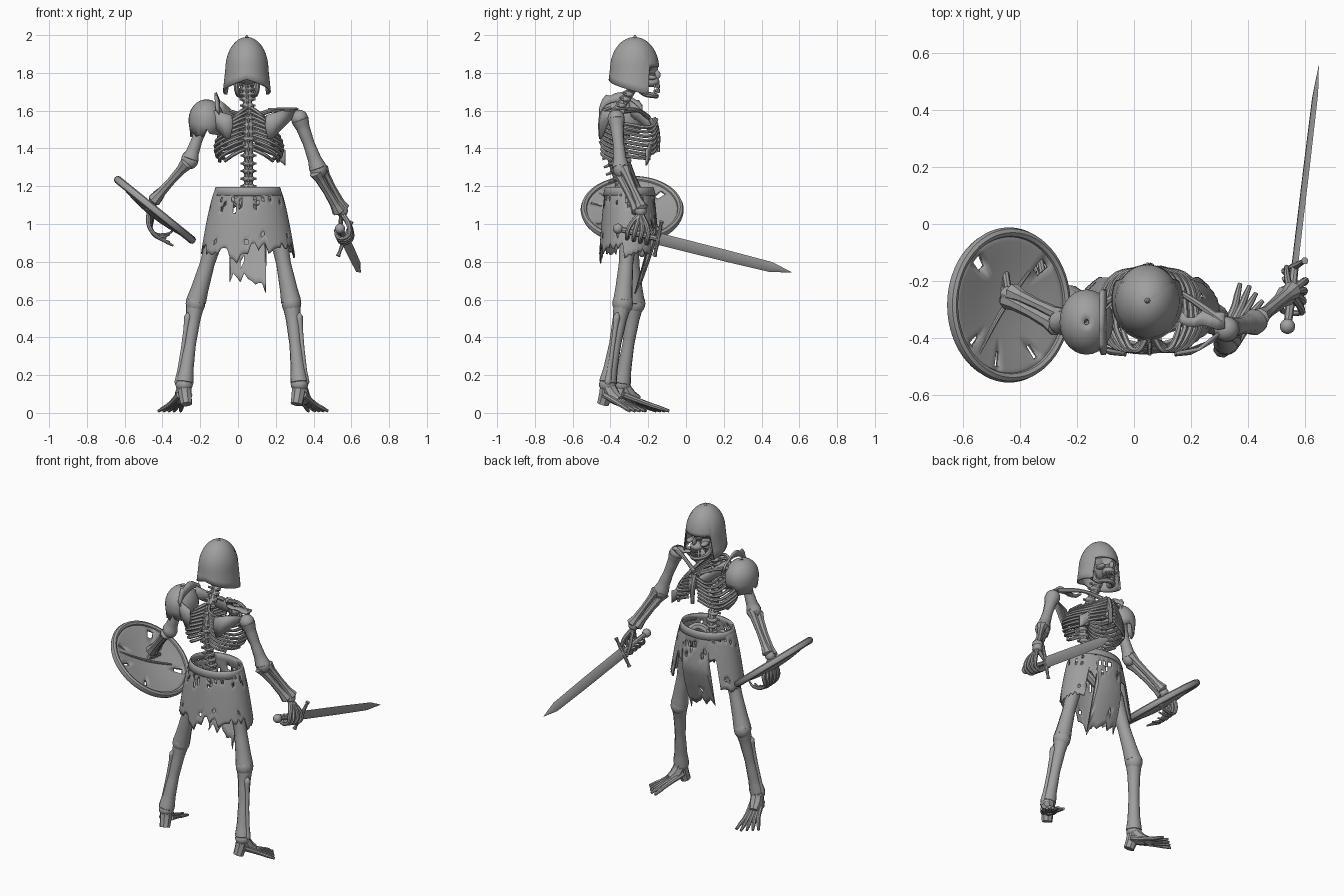
import bpy, bmesh, math, random
from math import sin, cos, pi, tau, radians
from mathutils import Vector as V, Matrix

random.seed(4)
if "Cube" in bpy.data.objects:
    bpy.data.objects.remove(bpy.data.objects["Cube"])
GREY = (0.35, 0.35, 0.35, 1)
mat = bpy.data.materials.new("weathered_grey")
mat.use_nodes = True
mat.diffuse_color = GREY
mat.node_tree.nodes["Principled BSDF"].inputs["Base Color"].default_value = GREY

def add(name, mesh, thick=0):
    ob = bpy.data.objects.new(name, mesh)
    bpy.context.collection.objects.link(ob)
    mesh.materials.clear()
    mesh.materials.append(mat)
    if thick:
        m = ob.modifiers.new("thickness", 'SOLIDIFY')
        m.thickness, m.offset = thick, 0
    return ob

def tubes(name, paths, res=2):
    """Smooth tapering tubes; each path is a list of (point, radius)."""
    cu = bpy.data.curves.new(name, 'CURVE')
    cu.dimensions, cu.bevel_depth = '3D', 1
    cu.bevel_resolution, cu.resolution_u, cu.use_fill_caps = res, 5, True
    for path in paths:
        sp = cu.splines.new('BEZIER')
        sp.bezier_points.add(len(path) - 1)
        for bp, (p, r) in zip(sp.bezier_points, path):
            bp.co, bp.radius = p, r
            bp.handle_left_type = bp.handle_right_type = 'AUTO'
    tmp = bpy.data.objects.new(name + "_path", cu)
    bpy.context.collection.objects.link(tmp)
    dg = bpy.context.evaluated_depsgraph_get()
    mesh = bpy.data.meshes.new_from_object(tmp.evaluated_get(dg))
    bpy.data.objects.remove(tmp)
    return add(name, mesh)

def balls(name, items):
    """Ellipsoids joined into one part; items are (centre, radii)."""
    bm, mesh = bmesh.new(), bpy.data.meshes.new(name)
    for c, r in items:
        m = Matrix.Translation(c) @ Matrix.Diagonal((*r, 1))
        bmesh.ops.create_uvsphere(bm, u_segments=16, v_segments=10, radius=1, matrix=m)
    bm.to_mesh(mesh)
    return add(name, mesh)

def grid(name, rows, thick, closed=True, skip=lambda i, j: False):
    """Skin a list of point rows, leaving out faces picked by skip."""
    bm, mesh, n = bmesh.new(), bpy.data.meshes.new(name), len(rows[0])
    vs = [[bm.verts.new(p) for p in row] for row in rows]
    for i in range(len(rows) - 1):
        for j in range(n if closed else n - 1):
            if not skip(i, j):
                k = (j + 1) % n
                bm.faces.new((vs[i][j], vs[i + 1][j], vs[i + 1][k], vs[i][k]))
    bmesh.ops.remove_doubles(bm, verts=bm.verts, dist=0.0005)
    bmesh.ops.recalc_face_normals(bm, faces=bm.faces)
    bm.to_mesh(mesh)
    return add(name, mesh, thick)

def turn(n, start=0):
    return [start + tau * j / n for j in range(n)]

def bone(a, b, r, knob=1.4):
    """Path for a long bone with swollen ends."""
    shape = ((-.03, .5), (.03, knob), (.2, 1), (.5, .85), (.8, 1), (.97, knob), (1.03, .5))
    return [(V(a).lerp(V(b), t), r * s) for t, s in shape]

# helmet with neck guard, cheek guards and open face
def helmet_point(a, s):
    d = abs(math.degrees(a))
    hem = 1.83 if d < 53 else 1.685 + 0.08 * max(0, d - 65) / 115
    z = 1.985 - (1.985 - hem) * s ** 1.7
    r = 0.109 * math.sqrt(max(0, 1 - max(0, (z - 1.82) / 0.165) ** 2)) + 0.11 * max(0, 1.82 - z)
    return (0.047 + r * sin(a), -0.272 + 1.15 * r * cos(a), z)

grid("helmet", [[helmet_point(a, i / 12) for a in turn(48, -pi)] for i in range(13)], 0.01)
tubes("helmet_knob", [[((.047, -.27, 1.97), .02), ((.047, -.27, 1.985), .012), ((.047, -.27, 2.0), .004)]])

# skull with sunken eye sockets and nose, jaw and teeth
skull = balls("skull", [((.047, -.255, 1.83), (.082, .108, .1))])
for v in skull.data.vertices:
    for cx, cz, r in ((.017, 1.81, .028), (.077, 1.81, .028), (.047, 1.765, .018)):
        if v.co.y > -.23 and math.hypot(v.co.x - cx, v.co.z - cz) < r:
            v.co.y -= .04
balls("cheeks_and_upper_jaw", [((.047, -.18, 1.752), (.04, .04, .028)), ((.047, -.155, 1.79), (.01, .02, .025))]
      + [((.047 + s * .052, -.19, 1.775), (.02, .035, .014)) for s in (-1, 1)])
JAW = ((-.058, -.255, 1.77), (-.05, -.235, 1.7), (-.022, -.165, 1.68), (.022, -.165, 1.68), (.05, -.235, 1.7), (.058, -.255, 1.77))
tubes("jaw", [[((.047 + x, y, z), .015) for x, y, z in JAW]])
balls("teeth", [((.047 + .011 * i, -.143 - .0025 * i * i, z), (.005, .006, .012)) for i in range(-3, 4) for z in (1.705, 1.73)])

# spine: vertebrae with spurs strung along a curve
SPINE = [V(p) for p in ((.047, -.27, 1.74), (.05, -.32, 1.66), (.055, -.39, 1.56), (.055, -.41, 1.45),
                        (.055, -.385, 1.32), (.055, -.35, 1.2), (.055, -.35, 1.08))]
beads = [a.lerp(b, t) for a, b in zip(SPINE, SPINE[1:]) for t in (0, .33, .67)]
tubes("spine", [[(p, .024) for p in SPINE]])
balls("vertebrae", [(p, (.035, .028, .017)) for p in beads])
tubes("vertebra_spurs", [[(p, .012), (p + V((0, -.05, -.02)), .007)] for p in beads]
      + [[(p + V((s, -.015, 0)), .007) for s in (-.042, .042)] for p in beads], 1)

# rib cage, drooping outward from the spine
ribs = []
for i in range(10):
    z, w = 1.615 - .024 * i, .085 + .09 * sin(pi * (i + .6) / 12)
    path = [(.012, -.40, z), (.5 * w, -.445, z - .025), (.93 * w, -.39, z - .065), (w, -.29, z - .09),
            (.78 * w, -.19, z - .1), (.2 * w, -.155, z - .06)][:12 - max(i, 6)]
    ribs += [[((.058 + s * x, y, q), .01) for x, y, q in path] for s in (-1, 1)]
tubes("ribs", ribs, 1)
tubes("breastbone", [[((.058, -.18, 1.56), .022), ((.058, -.155, 1.49), .016), ((.058, -.15, 1.38), .012)]])
for s, name in ((1, "left"), (-1, "right")):
    tubes(name + "_collar_bone", [[((.058 + x * s, y, z), r) for x, y, z, r in
                                   ((.02, -.2, 1.565, .014), (.12, -.25, 1.6, .011), (.25, -.34, 1.6, .018))]])
    grid(name + "_shoulder_blade", [[(.058 + s * x, y, z) for x, y, z in row] for row in (
        ((.09, -.455, 1.575), (.17, -.44, 1.6), (.24, -.385, 1.595)), ((.085, -.46, 1.52), (.14, -.455, 1.53), (.22, -.41, 1.55)),
        ((.1, -.455, 1.45), (.115, -.455, 1.45), (.13, -.445, 1.46)))], .012, False)

# chest strap from the right shoulder to the left ribs, and a torn scrap on the left shoulder
grid("chest_strap", [[(-.1 + .35 * t, -.3 + .16 * min(1, 2.2 * t) - .07 * t * t, 1.62 - .27 * t + h + random.uniform(-.008, .008))
                      for t in [k / 12 for k in range(13)]] for h in (-.035, 0, .035)], .008, False)
grid("left_shoulder_scrap", [[(.16 + .16 * k / 6, y + random.uniform(-.02, .02), 1.61) for k in range(7)]
                             for y in (-.36, -.31)], .01, False)

# right shoulder armour: dome with a ragged hem and an upright crest
dome = [[(-.167 + .09 * sin(f) * cos(a), -.345 + .11 * sin(f) * sin(a), 1.55 + .105 * cos(f) - (f > 1.9) * random.uniform(0, .05))
         for a in turn(28)] for f in [radians(5 + 13.5 * i) for i in range(9)]]
grid("right_shoulder_armour", dome, .01)
grid("shoulder_crest", [[(-.1 - lift * .4, -.345 + .11 * cos(a), 1.58 + .07 * sin(a) + lift + (lift > 0) * random.uniform(-.02, .01))
                         for a in [pi * j / 12 for j in range(13)]] for lift in (0, .045)], .012, False)

# arms: one upper bone, two lower bones, joints
def arm(side, sh, el, wr, off):
    sh, el, wr, off = map(V, (sh, el, wr, off))
    tubes(side + "_upper_arm", [bone(sh, el, .036, 1.3)], 3)
    tubes(side + "_forearm", [bone(el + off, wr + off * .7, .023, 1.5), bone(el - off, wr - off * .7, .027, 1.4)])
    balls(side + "_arm_joints", [(sh, (.045,) * 3), (el, (.046, .042, .05)), (wr, (.032,) * 3)])

arm("left", (.325, -.37, 1.56), (.425, -.345, 1.29), (.55, -.24, 1.07), (.016, .014, .01))
arm("right", (-.18, -.345, 1.55), (-.255, -.345, 1.34), (-.44, -.25, 1.13), (.012, .016, .014))

# sword laid out along its own axis
HILT, TIP = V((.54, -.36, .975)), V((.65, .558, .745))
axis = (TIP - HILT).normalized()
side = axis.cross(V((.35, 0, 1))).normalized()
up = side.cross(axis)
guard = HILT + axis * .22
tubes("sword_grip", [[(HILT, .014), (HILT + axis * .11, .017), (guard, .014)]])
balls("sword_pommel", [(HILT, (.027,) * 3)])
tubes("sword_guard", [[(guard + up * t, r) for t, r in ((-.1, .013), (-.08, .009), (0, .014), (.08, .009), (.1, .013))]])
grid("sword_blade", [[guard.lerp(TIP, t) + up * w * cos(a) + side * w * .3 * sin(a) for a in turn(4)]
                     for t, w in ((0, .034), (.5, .033), (.85, .029), (1, .001))], 0)

# hands: left one curls round the grip, right one hangs open
wrist = V((.55, -.24, 1.06))
fingers = [[(wrist, .013), (guard - axis * .05 - side * .03 + up * .02, .012), (guard - up * .03 - side * .02, .008)]]
for i in range(4):
    c = HILT + axis * (.06 + .036 * i)
    fingers.append([(wrist, .014), (c + up * .03 + side * .035, .013), (c - up * .01 + side * .042, .011),
                    (c - up * .037, .011), (c - side * .035, .008)])
tubes("left_fingers", fingers)
fingers = []
for i in range(5):
    y, x = -.29 + .03 * i, -.40 + .018 * abs(i - 2)
    fingers.append([((-.44, -.25, 1.12), .013), ((-.475 + .005 * i, y + .01, 1.03), .013), ((-.455, y, .96), .011),
                    ((x - .015, y + .01, .905 + .01 * i), .009), ((x + .02, y, .885 + .02 * i), .005)])
tubes("right_fingers", fingers)

# round shield: dished disc with slits, raised rim and a strap bar
tilt = Matrix.Translation((-.44, -.285, 1.075)) @ Matrix.Rotation(radians(39), 4, 'Y')
disc = [[(r * cos(a), r * sin(a), z) for a in turn(60)]
        for r, z in ((0, -.03), (.06, -.028), (.12, -.022), (.17, -.014), (.225, -.005), (.265, 0))]
SLITS = (6, 7, 21, 22, 36, 42, 50)
ring = [[((.255 + .018 * cos(b)) * cos(a), (.255 + .018 * cos(b)) * sin(a), .021 * sin(b)) for a in turn(60)] for b in turn(8) + [tau]]
bar = V((cos(.9), sin(.9), 0))
for part in (grid("shield", disc, .02, True, lambda i, j: i == 3 and j in SLITS), grid("shield_rim", ring, 0),
             tubes("shield_bar", [[(bar * -.22, .006), (V((0, 0, -.018)), .009), (bar * .15, .006)]])):
    part.matrix_world = tilt

# ragged skirt with a long front flap that hangs inward between the thighs
angles, jag, skirt = turn(80, -pi), 0, [[] for _ in range(15)]
for j, a in enumerate(angles):
    d = abs(a)
    jag = random.choice((-.05, 0, 0, .03, .06)) if j % 3 == 0 else jag * .7 + random.uniform(-.015, .015)
    hem = (.68 if d < .4 else 1.02 if d < .75 else .84) + jag
    for i, row in enumerate(skirt):
        z = 1.19 - (1.19 - hem) * i / 14
        f = min(1, (1.19 - z) / .36) ** .7
        tuck = .36 * max(0, .95 - z) if d < .4 else 0
        row.append((.052 + (.165 + .082 * f) * sin(a), -.3 + (.122 + .035 * f) * cos(a) - tuck, z))
holes = {(random.choice((1, 2, 2, 3, 3, 4, 11)), random.randrange(80)) for _ in range(50)}
grid("ragged_skirt", skirt, .007, True, lambda i, j: (i, j) in holes)
grid("belt", [[(.052 + r * sin(a), -.3 + (r - .043) * cos(a), z) for a in angles]
              for r, z in ((.166, 1.195), (.171, 1.18), (.179, 1.15))], .009)
tubes("hip_bones", [[((.055 + x * s, y, z), .026) for x, y, z in ((.03, -.37, 1.1), (.11, -.33, 1.13), (.12, -.26, 1.06), (.03, -.24, .98))]
                    for s in (-1, 1)])

# legs and splayed feet
def leg(side, hip, knee, ankle, toe, out):
    hip, knee, ankle, toe, o = map(V, (hip, knee, ankle, toe, (out, 0, 0)))
    tubes(side + "_thigh", [bone(hip, knee, .046, 1.15)], 3)
    tubes(side + "_shin", [bone(knee, ankle, .038, 1.25),
                           bone(knee + o * .04 + V((0, -.03, -.06)), ankle + o * .035, .013, 1.5)], 3)
    balls(side + "_leg_joints", [(hip, (.05,) * 3), (knee, (.052, .055, .06)), (ankle, (.046, .046, .04))])
    fwd = (toe - ankle) * V((1, 0, 0)).x
    fwd.z = 0
    across = V((-fwd.y, fwd.x, 0)).normalized()
    drop = V((0, 0, -.055))
    tubes(side + "_heel", [[(ankle, .04), (ankle + drop - fwd * .06, .036), (ankle + drop * 1.9 - fwd * .14, .032)],
                           [(ankle, .04), (ankle + drop + fwd * .15, .04), (ankle + drop * 1.5 + fwd * .35, .028)]])
    toes = []
    for i in range(-2, 3):
        end = ankle + fwd * (1 - .05 * abs(i - out)) + across * .033 * i
        mid = ankle.lerp(end, .6)
        mid.z, end.z = .042, .01
        toes.append([(ankle + across * .014 * i + drop, .018), (mid, .013), (mid.lerp(end, .5), .012), (end, .008)])
    tubes(side + "_toes", toes)

leg("left", (.2, -.3, 1.0), (.283, -.335, .58), (.325, -.415, .15), (.435, -.235, 0), 1)
leg("right", (-.1, -.3, 1.0), (-.225, -.27, .58), (-.285, -.34, .15), (-.37, -.1, 0), -1)

# smooth shading that keeps hard edges
for ob in bpy.context.scene.objects:
    ob.select_set(ob.type == 'MESH')
    if ob.type == 'MESH':
        bpy.context.view_layer.objects.active = ob
bpy.ops.object.shade_smooth_by_angle(angle=radians(40))
